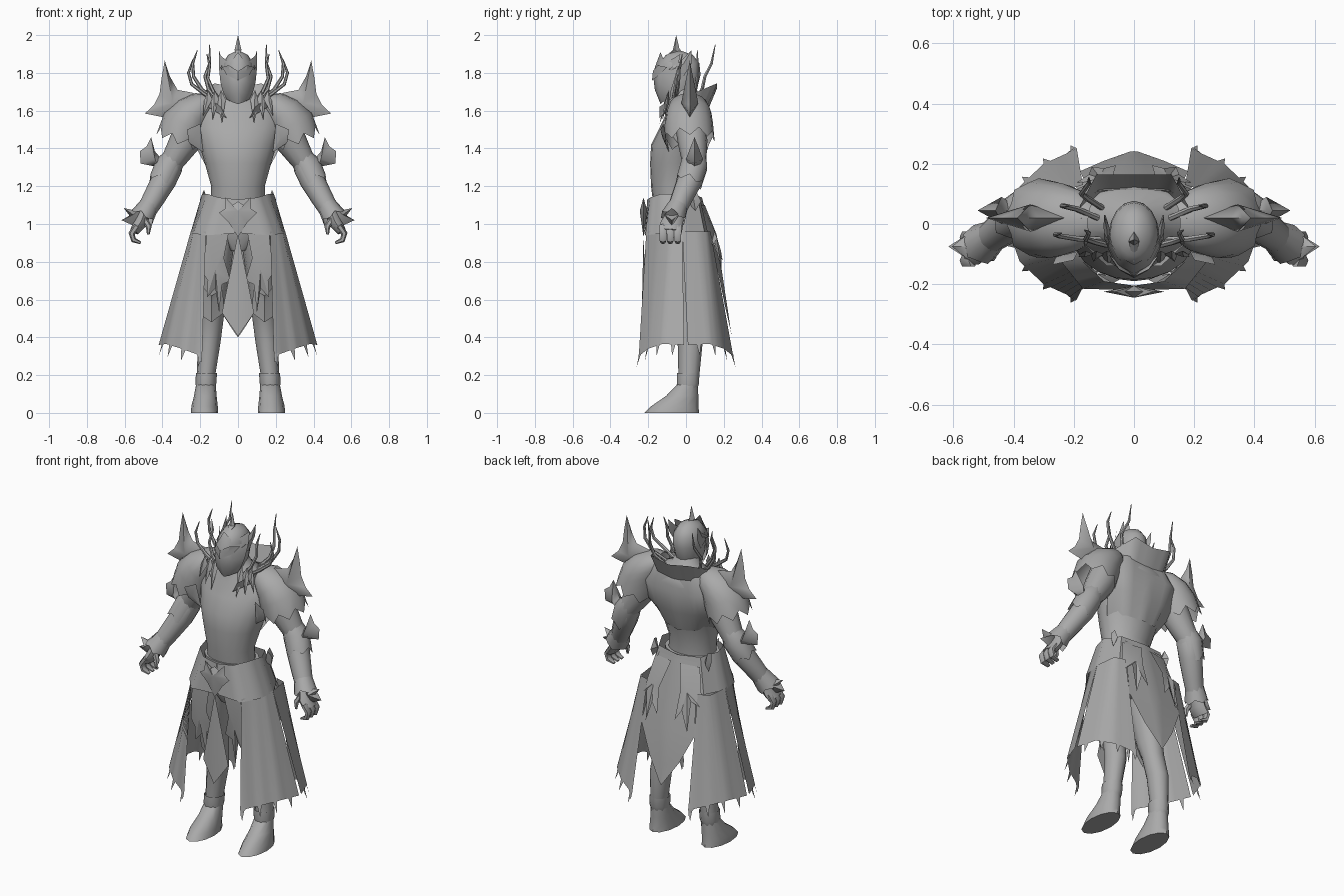
import bpy, bmesh, math
from mathutils import Vector as V

steel = bpy.data.materials.new("steel_grey")
steel.diffuse_color = (0.4, 0.4, 0.4, 1)


def finish(name, bm, mirror, angle=40):
    bmesh.ops.recalc_face_normals(bm, faces=bm.faces)
    me = bpy.data.meshes.new(name)
    bm.to_mesh(me)
    bm.free()
    me.materials.append(steel)
    ob = bpy.data.objects.new(name, me)
    bpy.context.collection.objects.link(ob)
    bpy.ops.object.select_all(action='DESELECT')
    ob.select_set(True)
    bpy.context.view_layer.objects.active = ob
    bpy.ops.object.shade_smooth_by_angle(angle=math.radians(angle))
    if mirror:
        m = ob.modifiers.new("mirror", 'MIRROR')
        m.use_clip = True
    return ob


def tube(name, rings, n=12, mirror=True, flat=False, jag=0, caps=True, angle=50):
    """Rings are (x, y, z, radius across, radius along y)."""
    bm = bmesh.new()
    c = [V(r[:3]) for r in rings]
    loops = []
    for i, r in enumerate(rings):
        t = V((0, 0, 1)) if flat else (c[min(i + 1, len(c) - 1)] - c[max(i - 1, 0)]).normalized()
        side = V((0, 1, 0))
        side = (side - t * side.dot(t)).normalized()
        u = side.cross(t)
        loop = []
        for k in range(n):
            a = 2 * math.pi * k / n
            p = c[i] + u * (r[3] * math.cos(a)) + side * (r[4] * math.sin(a))
            if jag and i == len(rings) - 1 and k % 2 == 0:
                p += t * jag
            loop.append(bm.verts.new(p))
        loops.append(loop)
    for a, b in zip(loops, loops[1:]):
        for k in range(n):
            bm.faces.new((a[k], a[(k + 1) % n], b[(k + 1) % n], b[k]))
    if caps:
        bm.faces.new(loops[0])
        bm.faces.new(loops[-1])
    return finish(name, bm, mirror, angle)


def blade(name, pts, thick=0.02, mirror=True, centre=None, angle=30):
    """Pointed plate: an outline with a raised ridge point on both sides."""
    bm = bmesh.new()
    pts = [V(p) for p in pts]
    mid = V(centre) if centre else sum(pts, V()) / len(pts)
    nor = sum((p.cross(q) for p, q in zip(pts, pts[1:] + pts[:1])), V()).normalized()
    vs = [bm.verts.new(p) for p in pts]
    for s in (1, -1):
        m = bm.verts.new(mid + nor * thick * s)
        for a, b in zip(vs, vs[1:] + vs[:1]):
            bm.faces.new((a, b, m))
    return finish(name, bm, mirror, angle)


def xz(y, *pts):
    return [(x, y, z) for x, z in pts]


def at(line, t):
    f = t * (len(line) - 1)
    i = min(int(f), len(line) - 2)
    return V(line[i]).lerp(V(line[i + 1]), f - i)


def cloth(name, lines, cols=12, fringe=0, mirror=True):
    """Sheet spanning polylines from top to bottom, with an optional torn hem."""
    bm = bmesh.new()
    grid = [[bm.verts.new(at(l, k / cols)) for k in range(cols + 1)] for l in lines]
    for a, b in zip(grid, grid[1:]):
        for k in range(cols):
            bm.faces.new((a[k], a[k + 1], b[k + 1], b[k]))
    if fringe:
        hem = grid[-1]
        for k in range(0, cols, 4):
            p, q = hem[k].co, hem[k + 1].co
            out = V((p.x, p.y, 0)).normalized() * 0.02
            tip = bm.verts.new(p.lerp(q, 0.4) + out - V((0, 0, fringe)))
            bm.faces.new((hem[k], hem[k + 1], tip))
    return finish(name, bm, mirror, 45)


# Torso, upper back, neck and pelvis
tube("torso", [(0, -.06, 1.08, .145, .11), (0, -.07, 1.2, .142, .115), (0, -.055, 1.32, .175, .135),
               (0, -.04, 1.42, .205, .145), (0, -.005, 1.51, .235, .135), (0, .015, 1.585, .235, .12),
               (0, .015, 1.64, .17, .1), (0, 0, 1.68, .08, .075), (0, -.02, 1.74, .06, .06)], 20, False, True)
cloth("upper_back", [[(0, .115, 1.64), (.12, .11, 1.65), (.2, .05, 1.66)],
                     [(0, .142, 1.54), (.15, .135, 1.55), (.265, .08, 1.56)],
                     [(0, .118, 1.41), (.13, .105, 1.42), (.24, .06, 1.44)],
                     [(0, .08, 1.29), (.1, .057, 1.3), (.172, -.03, 1.31)]], 8)
tube("pelvis", [(0, -.06, .86, .06, .07), (0, -.06, .94, .15, .11), (0, -.06, 1.13, .165, .125)], 16, False, True)

# Legs and boots
tube("leg", [(.09, -.06, .98, .085, .11), (.115, -.05, .8, .082, .1), (.133, -.02, .58, .068, .08),
             (.14, .0, .5, .064, .065), (.153, .022, .37, .06, .066), (.17, .015, .19, .048, .055)], 12, True, True)
tube("boot_cuff", [(.17, .008, .13, .05, .055), (.17, .01, .155, .055, .062), (.167, .012, .21, .056, .062)],
     10, True, True, caps=False)
tube("boot", [(.177, -.075, 0, .072, .145), (.177, -.06, .035, .07, .125), (.173, -.02, .09, .06, .085),
              (.17, .008, .15, .052, .056)], 12, True, True)
blade("knee_plate", [(.08, -.1, .66), (.14, -.13, .62), (.2, -.1, .68), (.2, -.07, .52), (.14, -.09, .48), (.075, -.07, .53)], .02)

# Arms, gauntlets and hands
tube("upper_arm", [(.2, .02, 1.6, .085, .09), (.285, .035, 1.43, .082, .078), (.36, .045, 1.31, .058, .062)])
tube("forearm", [(.335, .045, 1.36, .045, .05), (.36, .04, 1.3, .066, .068), (.393, .02, 1.23, .066, .068),
                 (.45, -.025, 1.13, .058, .057), (.49, -.055, 1.06, .05, .05)])
tube("gauntlet_cuff", [(.47, -.04, 1.1, .052, .053), (.505, -.065, 1.04, .066, .068)], 10, jag=.02, caps=False)
blade("cuff_spike", xz(-.075, (.5, 1.1), (.54, 1.07), (.605, 1.085), (.575, 1.045), (.617, 1.02), (.55, .99), (.5, 1.03)),
      .04, angle=60)
blade("elbow_blade", xz(.045, (.46, 1.46), (.485, 1.41), (.52, 1.385), (.515, 1.32), (.44, 1.305), (.4, 1.25), (.37, 1.3),
                        (.41, 1.35), (.44, 1.385)), .045, centre=(.44, .045, 1.345), angle=60)
tube("elbow_cap", [(.33, .045, 1.37, .05, .06), (.365, .043, 1.31, .075, .074), (.4, .02, 1.235, .07, .072)],
     10, jag=.03, caps=False)
tube("palm", [(.495, -.055, 1.06, .035, .045), (.52, -.075, 1.0, .034, .06), (.55, -.08, .96, .024, .058)], 8)
for i, y in enumerate((-.122, -.083, -.044)):
    tube(f"finger_{i}", [(.535, y, .99, .017, .022), (.563, y, .95, .017, .022), (.553, y, .915, .015, .02),
                         (.515, y, .9, .007, .012)], 6)
tube("thumb", [(.5, -.09, 1.03, .018, .018), (.472, -.11, .985, .016, .016), (.475, -.115, .945, .007, .007)], 6)

# Shoulder armour
tube("pauldron", [(.135, .01, 1.655, .04, .06), (.185, .012, 1.63, .075, .1), (.24, .015, 1.585, .105, .12),
                  (.28, .015, 1.53, .125, .128), (.303, .018, 1.47, .122, .132)], 16, jag=.045, caps=False)
blade("shoulder_spike", xz(.02, (.2, 1.67), (.24, 1.695), (.32, 1.71), (.36, 1.78), (.388, 1.865), (.405, 1.77), (.415, 1.69),
                           (.445, 1.63), (.493, 1.585), (.37, 1.56), (.26, 1.6)), .045, centre=(.345, .02, 1.64), angle=70)
blade("pauldron_point", [(.2, -.12, 1.53), (.27, -.135, 1.5), (.26, -.11, 1.43), (.185, -.09, 1.38)], .012)

# Collar with front points
cloth("collar", [[(0, .115, 1.6), (.11, .105, 1.61), (.175, .04, 1.64), (.16, -.07, 1.62), (.06, -.14, 1.56)],
                 [(0, .165, 1.72), (.125, .165, 1.745), (.18, .06, 1.70), (.165, -.07, 1.67), (.09, -.14, 1.62)]], 12)
for i, (x, dx) in enumerate(((.085, .0), (.12, .015), (.155, .03))):
    blade(f"collar_point_{i}", [(x - .02, -.1, 1.66), (x + .005, -.09, 1.71), (x + .025, -.1, 1.65),
                                (x + dx, -.14 + i * .015, 1.53 + i * .02)], .01)

# Curving tendrils
tendrils = [[(.1, .05, 1.65), (.155, .085, 1.71), (.175, .1, 1.78), (.15, .135, 1.85), (.15, .155, 1.95)],
            [(.12, .02, 1.66), (.19, .05, 1.71), (.235, .06, 1.78), (.24, .06, 1.85), (.215, .06, 1.92)],
            [(.1, -.05, 1.64), (.18, -.05, 1.69), (.245, -.04, 1.74), (.262, -.035, 1.8), (.24, -.03, 1.87)],
            [(.09, -.07, 1.65), (.13, -.06, 1.7), (.16, -.05, 1.77), (.15, -.03, 1.84), (.165, -.02, 1.9)]]
for i, path in enumerate(tendrils):
    tube(f"tendril_{i}", [(*p, r, r) for p, r in zip(path, (.01, .01, .009, .008, .002))], 6)

# Helmet, face mask and crown
tube("helmet", [(0, -.04, 1.65, .055, .07), (0, -.04, 1.72, .075, .1), (0, -.035, 1.79, .083, .112),
                (0, -.035, 1.85, .08, .106), (0, -.035, 1.895, .053, .072), (0, -.035, 1.915, .012, .015)], 16, False, True)
cloth("face_mask", [[(0, -.135, 1.91), (.045, -.11, 1.85), (.1, -.03, 1.9)],
                    [(0, -.165, 1.83), (.055, -.135, 1.82), (.1, -.045, 1.82)],
                    [(0, -.172, 1.77), (.06, -.14, 1.75), (.093, -.065, 1.75)],
                    [(0, -.165, 1.71), (.05, -.14, 1.69), (.08, -.08, 1.7)],
                    [(0, -.135, 1.635), (.03, -.125, 1.645), (.06, -.085, 1.66)]], 2)
blade("brow_plate", [(0, -.175, 1.81), (.05, -.15, 1.84), (.085, -.1, 1.83), (.06, -.14, 1.79), (0, -.18, 1.76)], .008)
blade("crown_spike", [(0, -.13, 1.87), (0, -.07, 1.92), (0, -.052, 2.0), (0, -.035, 1.93), (0, -.01, 1.89)], .018, False)
blade("crown_horn", [(.085, -.09, 1.82), (.09, -.02, 1.87), (.1, .03, 1.92), (.095, .03, 1.85), (.085, -.02, 1.77)], .01)

# Hip skirt and split side panels
cloth("hip_skirt", [[(0, -.205, 1.13), (.1, -.19, 1.14), (.165, -.13, 1.16), (.19, -.04, 1.16), (.14, .06, 1.15), (0, .085, 1.14)],
                    [(.02, -.22, .95), (.17, -.215, .94), (.238, -.13, .95), (.252, -.02, .95), (.19, .1, .95), (0, .13, .95)]], 15)
for name, s in (("front_panel", -1), ("back_panel", 1)):
    top_y = .21 if s < 0 else .13
    cloth(name, [[(.17, s * top_y, .96), (.235, s * .11, .96), (.25, -.02, .96)],
                 [(.19, s * .25, .3), (.3, s * .2, .34), (.38, s * .125, .365), (.42, s * .01, .36)]], 15, .06)
    blade(name + "_corner", [(.19, s * .25, .31), (.225, s * .235, .32), (.195, s * .255, .265)], .003)

# Front tabard, thigh plates and buckle
blade("front_tabard", [(0, -.225, .95), (.085, -.215, .53), (0, -.235, .405), (-.085, -.215, .53)], .01, False)
blade("thigh_plate", [(.05, -.21, .95), (.165, -.21, .95), (.185, -.19, .74), (.16, -.19, .7), (.165, -.175, .61),
                      (.12, -.17, .66), (.1, -.165, .53), (.085, -.18, .68), (.04, -.18, .7), (.075, -.2, .82)],
      .02, centre=(.12, -.185, .76))
blade("belt_buckle", xz(-.225, (0, .93), (.05, 1.01), (.1, 1.06), (.07, 1.08), (.065, 1.14), (.03, 1.1), (0, 1.12),
                        (-.03, 1.1), (-.065, 1.14), (-.07, 1.08), (-.1, 1.06), (-.05, 1.01)), .02, False)
blade("hip_clasp", [(.17, .02, 1.1), (.19, .05, 1.07), (.185, .08, 1.12), (.18, .05, 1.18), (.185, .02, 1.17)], .02)

# Pointed rear cloth with torn overlay
cloth("rear_cloth", [[(0, .09, 1.12), (.13, .075, 1.12)], [(0, .19, .75), (.18, .175, .72)],
                     [(0, .225, .52), (.1, .21, .55)], [(0, .242, .4), (.015, .24, .42)]], 4)
blade("rear_tatter", [(.03, .1, 1.1), (.15, .08, 1.1), (.2, .13, .88), (.15, .165, .92), (.14, .19, .74),
                      (.1, .185, .86), (.06, .195, .8), (.07, .16, .95)], .008, centre=(.11, .145, .96))
